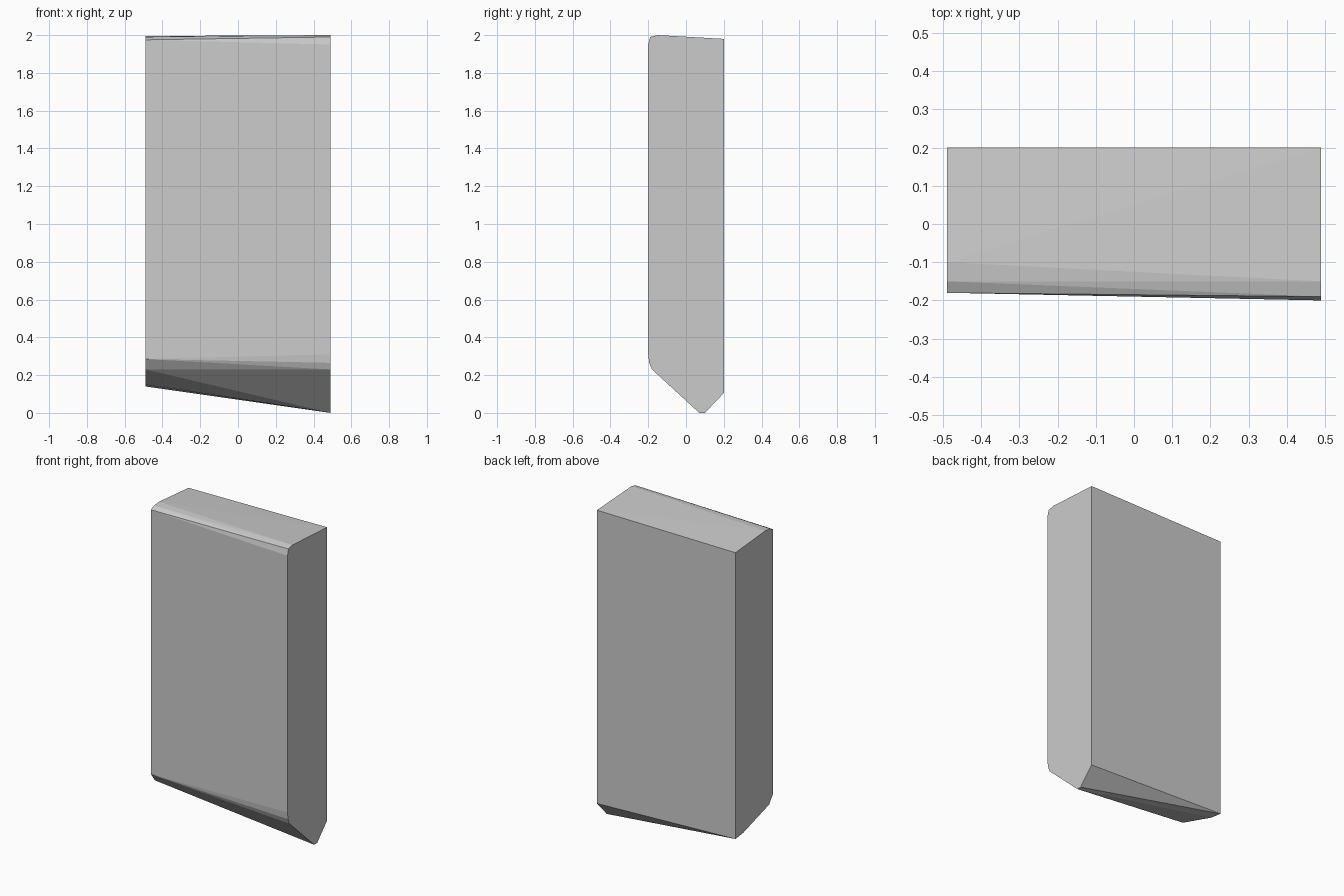
import bpy, bmesh

if "Cube" in bpy.data.objects:
    bpy.data.objects.remove(bpy.data.objects["Cube"])

HALF = 0.49
# End outlines as (y, z), starting at the front bottom and going up, over and down the back
LEFT = [(-.18, .285), (-.18, 1.975), (-.15, 1.99), (-.10, 1.995),
        (.20, 1.97), (.20, .14), (.12, .15), (-.14, .23)]
RIGHT = [(-.20, .31), (-.20, 1.95), (-.19, 1.99), (-.15, 2.0), (.20, 1.98),
         (.20, .105), (.10, 0), (.07, 0), (-.18, .23), (-.195, .265)]
# Which outline advances at each triangle of the skin between the two ends
STEPS = "LR" + "RL" * 7 + "RR"

bm = bmesh.new()
lv = [bm.verts.new((-HALF, y, z)) for y, z in LEFT]
rv = [bm.verts.new((HALF, y, z)) for y, z in RIGHT]

# Flat ends
bm.faces.new(lv)
bm.faces.new(rv)

# Faceted skin
i = j = 0
for side in STEPS:
    a, b = lv[i % len(lv)], rv[j % len(rv)]
    if side == "L":
        i += 1
        c = lv[i % len(lv)]
    else:
        j += 1
        c = rv[j % len(rv)]
    bm.faces.new((a, b, c))

bmesh.ops.recalc_face_normals(bm, faces=bm.faces)
mesh = bpy.data.meshes.new("plank")
bm.to_mesh(mesh)
bm.free()
plank = bpy.data.objects.new("plank", mesh)
bpy.context.collection.objects.link(plank)
